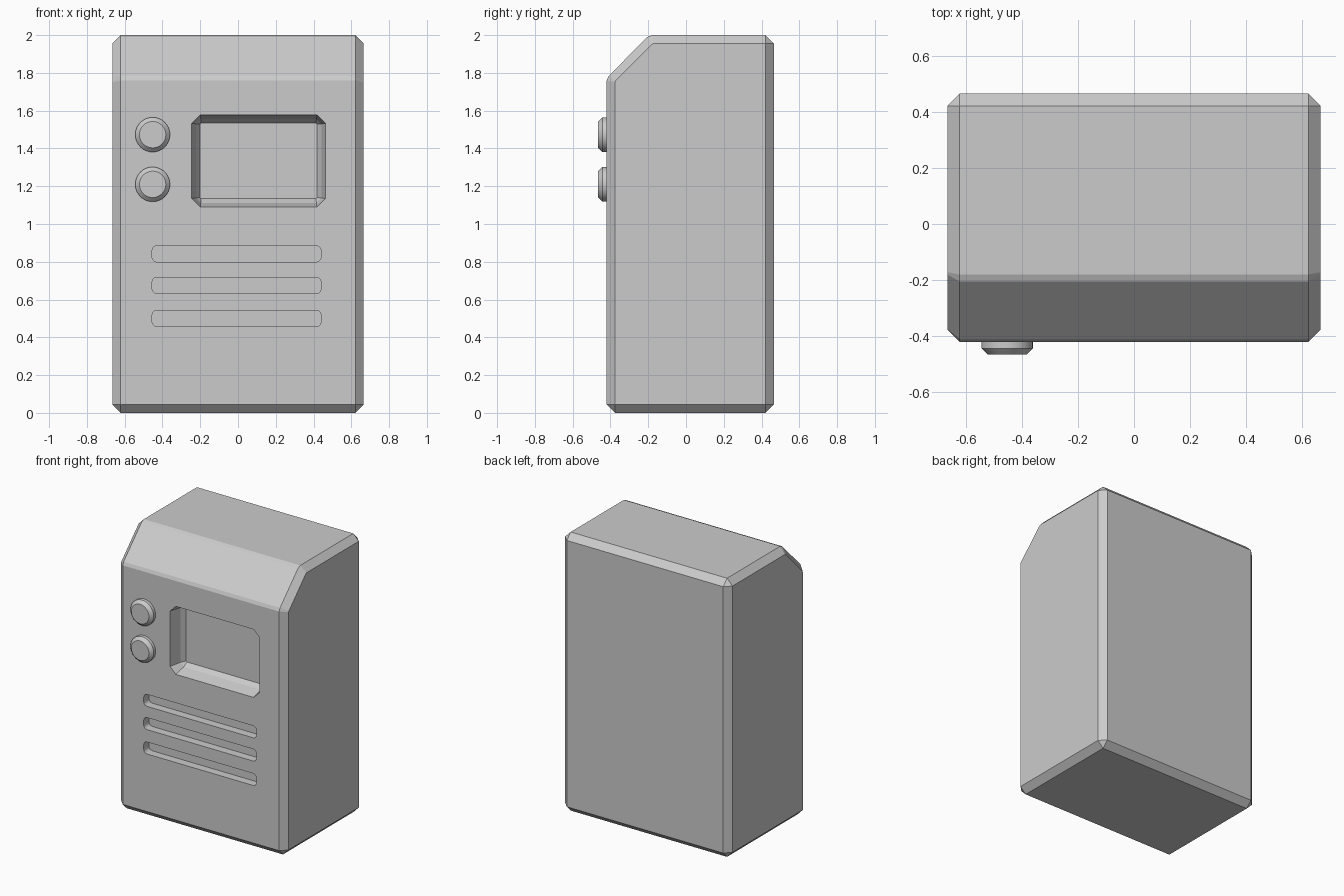
import bpy, bmesh
from math import pi, cos, sin

if "Cube" in bpy.data.objects:
    bpy.data.objects.remove(bpy.data.objects["Cube"])

FRONT = -0.42


def make_object(name, bm):
    bmesh.ops.recalc_face_normals(bm, faces=bm.faces)
    mesh = bpy.data.meshes.new(name)
    bm.to_mesh(mesh)
    bm.free()
    obj = bpy.data.objects.new(name, mesh)
    bpy.context.collection.objects.link(obj)
    return obj


def loft(name, rings):
    """Join equal-length rings of points into a closed solid."""
    bm = bmesh.new()
    loops = [[bm.verts.new(p) for p in ring] for ring in rings]
    n = len(loops[0])
    for a, b in zip(loops, loops[1:]):
        for i in range(n):
            j = (i + 1) % n
            bm.faces.new((a[i], a[j], b[j], b[i]))
    bm.faces.new(loops[0])
    bm.faces.new(loops[-1])
    return make_object(name, bm)


def rounded_rect(x0, x1, z0, z1, r, y, seg):
    pts = []
    corners = [(x1 - r, z1 - r), (x0 + r, z1 - r), (x0 + r, z0 + r), (x1 - r, z0 + r)]
    for k, (cx, cz) in enumerate(corners):
        for s in range(seg + 1):
            a = (k + s / seg) * pi / 2
            pts.append((cx + r * cos(a), y, cz + r * sin(a)))
    return pts


def circle(cx, cz, r, y, n=32):
    return [(cx + r * cos(2 * pi * i / n), y, cz + r * sin(2 * pi * i / n)) for i in range(n)]


# Body: side profile with sloped brow, chamfered on all square edges
profile = [(FRONT, 0), (0.465, 0), (0.465, 2), (-0.18, 2), (-0.205, 1.99),
           (-0.41, 1.783), (FRONT, 1.76)]
body = loft("body", [[(x, y, z) for y, z in profile] for x in (-0.665, 0.665)])
bm = bmesh.new()
bm.from_mesh(body.data)
edges = [e for e in bm.edges if e.calc_face_angle() > 1.2]
bmesh.ops.bevel(bm, geom=edges, offset=0.044, offset_type='OFFSET',
                segments=1, profile=0.5, affect='EDGES')
bm.to_mesh(body.data)
bm.free()

# Recessed screen: steep wall, then a chamfer into the floor
steps = [(-0.6, 0, 0.045), (FRONT, 0, 0.045), (-0.335, 0.022, 0.026), (-0.30, 0.044, 0.006)]
cutters = [loft("screen_cutter", [
    rounded_rect(-0.245 + d, 0.463 - d, 1.09 + d, 1.578 - d, r, y, 1) for y, d, r in steps])]

# Three speaker slots
for z in (0.50, 0.675, 0.842):
    cutters.append(loft("slot_cutter", [
        rounded_rect(-0.455, 0.44, z - 0.043, z + 0.043, 0.026, y, 3) for y in (-0.6, -0.36)]))

for cutter in cutters:
    cutter.hide_render = True
    mod = body.modifiers.new("cut", 'BOOLEAN')
    mod.operation = 'DIFFERENCE'
    mod.solver = 'EXACT'
    mod.object = cutter
    bpy.context.view_layer.objects.active = body
    bpy.ops.object.modifier_apply(modifier=mod.name)
    bpy.data.objects.remove(cutter)

# Two round buttons with chamfered rims
for name, z in (("upper_button", 1.473), ("lower_button", 1.21)):
    button = loft(name, [circle(-0.452, z, r, y) for r, y in
                         ((0.092, -0.40), (0.092, -0.443), (0.07, -0.465))])
    bpy.ops.object.select_all(action='DESELECT')
    button.select_set(True)
    bpy.context.view_layer.objects.active = button
    bpy.ops.object.shade_smooth_by_angle(angle=0.5)
